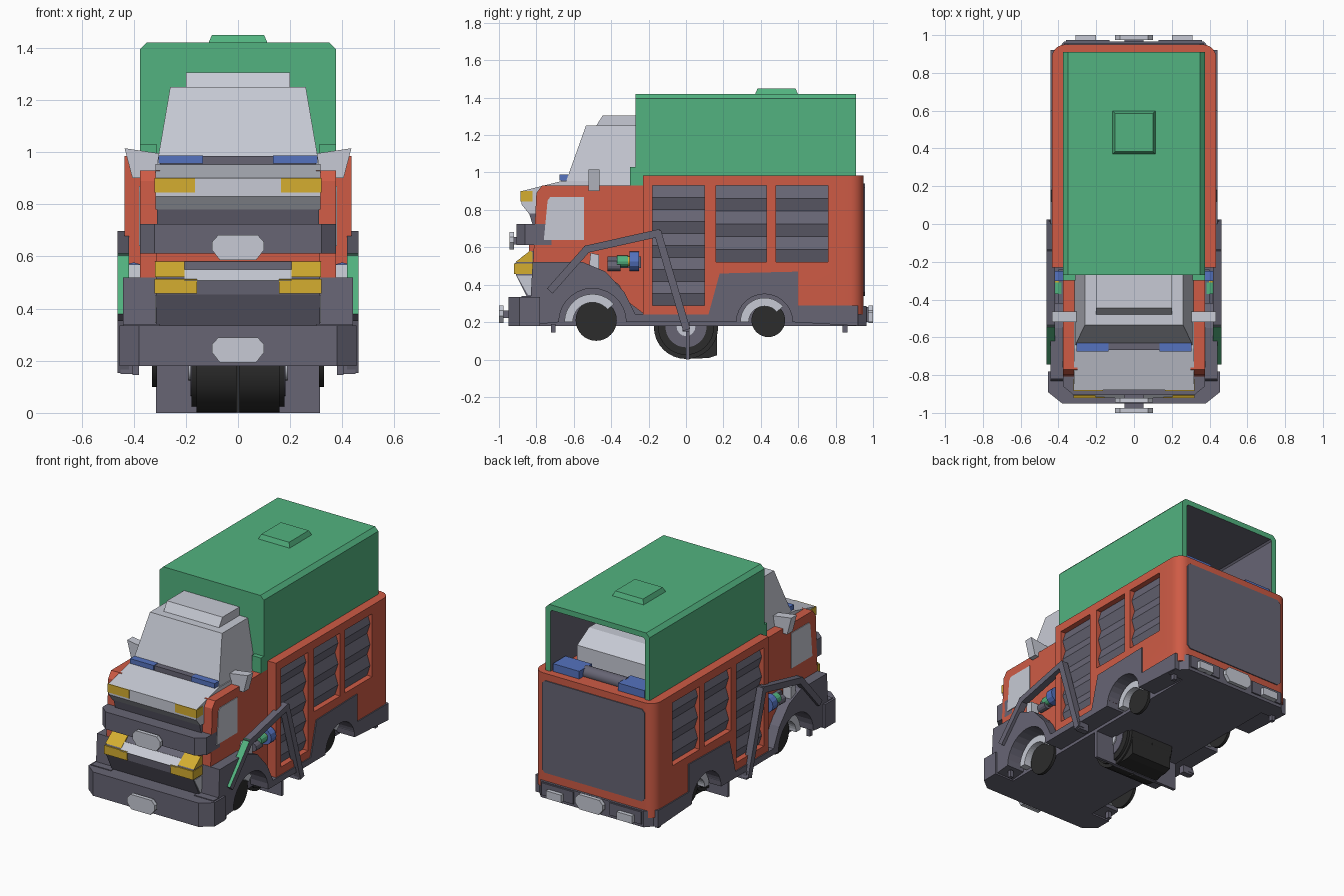
import bpy, bmesh, math
from mathutils import Vector

if "Cube" in bpy.data.objects:
    bpy.data.objects.remove(bpy.data.objects["Cube"])

COL = {'red': (.62, .105, .06), 'green': (.085, .45, .215), 'white': (.57, .59, .66),
       'grey': (.135, .13, .175), 'yellow': (.66, .42, .03), 'blue': (.09, .17, .52),
       'black': (.025, .025, .025)}
MAT = {}
for n, c in COL.items():
    MAT[n] = bpy.data.materials.new(n + '_paint')
    MAT[n].diffuse_color = (*c, 1)


def finish(name, bm, mats, rule=None, smooth=False):
    bmesh.ops.recalc_face_normals(bm, faces=bm.faces[:])
    bm.normal_update()
    if rule:
        for f in bm.faces:
            f.material_index = 1 if rule(f) else 0
    me = bpy.data.meshes.new(name)
    bm.to_mesh(me)
    bm.free()
    for m in mats.split():
        me.materials.append(MAT[m])
    ob = bpy.data.objects.new(name, me)
    bpy.context.collection.objects.link(ob)
    if smooth:
        activate(ob)
        bpy.ops.object.shade_smooth_by_angle(angle=math.radians(35))
    return ob


def activate(ob):
    bpy.ops.object.select_all(action='DESELECT')
    ob.select_set(True)
    bpy.context.view_layer.objects.active = ob


def prism(name, pts, axis, a, b, mats, mirror=False, rule=None, smooth=False):
    """Extrude an outline along an axis: x uses (y,z), y uses (x,z), z uses (x,y)."""
    bm = bmesh.new()
    for s in ((1, -1) if mirror else (1,)):
        rings = []
        for t in (a, b):
            vs = []
            for u, v in pts:
                p = {'x': (t, u, v), 'y': (u, t, v), 'z': (u, v, t)}[axis]
                vs.append(bm.verts.new((p[0] * s, p[1], p[2])))
            rings.append(vs)
            bm.faces.new(vs)
        n = len(pts)
        for i in range(n):
            j = (i + 1) % n
            bm.faces.new((rings[0][i], rings[0][j], rings[1][j], rings[1][i]))
    return finish(name, bm, mats, rule, smooth)


def box(name, x, y, z, mat, mirror=False):
    return prism(name, [(y[0], z[0]), (y[1], z[0]), (y[1], z[1]), (y[0], z[1])],
                 'x', x[0], x[1], mat, mirror)


def frustum(name, lo, hi, mat):
    """lo/hi: (half width, y0, y1, z)."""
    bm = bmesh.new()
    q = [[bm.verts.new(p) for p in ((-w, a, z), (w, a, z), (w, b, z), (-w, b, z))]
         for w, a, b, z in (lo, hi)]
    for r in q:
        bm.faces.new(r)
    for i in range(4):
        j = (i + 1) % 4
        bm.faces.new((q[0][i], q[0][j], q[1][j], q[1][i]))
    return finish(name, bm, mat)


def sym(pts):
    return pts + [(-x, y) for x, y in reversed(pts)]


def arc(cy, cz, r, a0, a1, n=14):
    return [(cy + r * math.cos(math.radians(a0 + (a1 - a0) * i / n)),
             cz + r * math.sin(math.radians(a0 + (a1 - a0) * i / n))) for i in range(n + 1)]


def disc(name, cy, cz, r, a, b, mat, mirror=False, n=32):
    return prism(name, arc(cy, cz, r, 0, 360 - 360 / n, n - 1), 'x', a, b, mat, mirror, smooth=True)


# rear body with rounded back corners, shutter pockets and wheel recesses
corner = arc(.365, .88, .07, 0, 90, 6)
body = prism('rear_body', sym([(.435, -.23)] + corner), 'z', .24, .985, 'red')
SHUT = [(-.18, .1, .29), (.16, .43, .52), (.48, .76, .52)]
cutters = [box('cut', (.385, .5), (a, b), (z, .93), 'red', True) for a, b, z in SHUT]
cutters.append(disc('cut', .42, .22, .145, .32, .5, 'grey', True))
cutters.append(box('cut', (.32, .5), (.275, .565), (.1, .22), 'grey', True))
for c in cutters:
    m = body.modifiers.new('cut', 'BOOLEAN')
    m.operation, m.solver, m.object, m.material_mode = 'DIFFERENCE', 'EXACT', c, 'TRANSFER'
    activate(body)
    bpy.ops.object.modifier_apply(modifier=m.name)
    bpy.data.objects.remove(c)
activate(body)
bpy.ops.object.shade_smooth_by_angle(angle=math.radians(35))

# roller shutters
for a, b, z0 in SHUT:
    n = round((.93 - z0) / .137)
    h = (.93 - z0) / n
    p = [(.38, z0)]
    for i in range(n):
        p += [(.398, z0 + i * h), (.42, z0 + (i + .5) * h)]
    prism('roller_shutter', p + [(.398, .93), (.38, .93)], 'y', a, b, 'grey', True)
prism('rear_panel', sym([(.35, .34), (.37, .36), (.37, .92), (.35, .94)]), 'y', .944, .956, 'grey')

# chassis and side skirts with wheel arches
box('chassis_core', (-.315, .315), (-.8, .9), (.18, .9), 'grey')
skirt = [(-.88, .18)] + arc(-.5, .2, .18, 180, 0) + arc(.42, .2, .15, 180, 0) + [
    (.92, .18), (.92, .29), (.6, .29), (.6, .47), (.18, .46), (.12, .24), (-.27, .24),
    (-.33, .36), (-.43, .47), (-.55, .52), (-.82, .52), (-.83, .34), (-.88, .34)]
prism('side_skirt', skirt, 'x', .3, .442, 'grey', True)
for y, r in ((-.5, .15), (.42, .13)):
    prism('arch_liner', arc(y, .2, r, 180, 40) + arc(y, .2, r - .045, 40, 180),
          'x', .31, .37, 'white', True)
    disc('arch_shadow', y + .02, .21, r - .04, .31, .33, 'black', True)

# rear bumper, lamps and rear plate
prism('rear_bumper', sym([(.43, .84), (.43, .9), (.37, .965)]), 'z', .18, .285, 'grey')
box('rear_lamp', (.2, .31), (.95, 1.0), (.2, .25), 'white', True)
box('rear_bracket', (.13, .36), (.94, .975), (.2, .28), 'grey', True)
PLATE = [(.07, -.048), (.1, -.01), (.1, .02), (.075, .048)]
for nm, y, z in (('lower_badge_plate', -1.0, .242), ('upper_badge_plate', -.945, .635),
                 ('rear_badge_plate', .975, .242)):
    prism(nm, sym([(x, z + d) for x, d in PLATE]), 'y', y, y + .025, 'white')
    box('plate_mount', (-.05, .05), (y - .05 if y > 0 else y + .02, y if y > 0 else y + .08),
        (z - .02, z + .02), 'grey')
for y in (-.71, .85):
    box('tow_hook', (.38, .405), (y - .013, y + .013), (.145, .19), 'grey', True)

# front bumpers
prism('lower_bumper', sym([(.455, -.78), (.455, -.89), (.38, -.95)]), 'z', .18, .335, 'grey')
prism('upper_bumper', sym([(.375, -.72), (.375, -.86), (.32, -.905)]), 'z', .612, .725, 'grey')

# cab side panels, windows
prism('cab_side', [(-.825, .36), (-.8, .89), (-.77, .93), (-.22, .93), (-.22, .24), (-.3, .3),
                   (-.36, .4), (-.45, .46), (-.76, .46), (-.76, .36)], 'x', .3, .375, 'red', True)
prism('cab_window', [(-.76, .64), (-.545, .64), (-.545, .87), (-.725, .87), (-.74, .85)],
      'x', .37, .379, 'white', True)
box('front_red_band', (-.315, .315), (-.84, -.7), (.58, .614), 'red')

# hood, grille and upper headlights
hood = [(-.84, .78), (-.88, .83), (-.88, .9), (-.66, .955), (-.5, .955), (-.5, .78)]
prism('hood', hood, 'x', -.317, .317, 'white')
prism('upper_headlight', [(-.884, .845), (-.884, .9), (-.82, .9), (-.82, .845)],
      'x', .165, .321, 'yellow', True)
prism('upper_grille', [(-.84, .785), (-.82, .72), (-.6, .72), (-.6, .785)], 'x', -.31, .31, 'grey')

# lower nose with two rows of lights
prism('lower_nose', [(-.85, .335), (-.91, .455), (-.915, .51), (-.82, .585), (-.7, .585), (-.7, .335)],
      'x', -.315, .315, 'grey')
prism('nose_cheek', [(-.845, .345), (-.905, .45), (-.82, .45), (-.82, .345)], 'x', .31, .319, 'white', True)
prism('lower_headlight', [(-.92, .457), (-.92, .513), (-.82, .513), (-.82, .457)],
      'x', .157, .32, 'yellow', True)
prism('nose_lamp', [(-.91, .522), (-.835, .581), (-.82, .575), (-.82, .522)], 'x', .205, .319, 'yellow', True)
prism('nose_trim', [(-.921, .508), (-.875, .55), (-.85, .54), (-.85, .508)], 'x', -.205, .205, 'white')

# windscreen cabin, roof pod, cowl and beacons
frustum('cabin', (.32, -.66, -.2, .9), (.26, -.535, -.2, 1.25), 'white')
frustum('roof_pod', (.2, -.48, -.2, 1.25), (.2, -.445, -.2, 1.305), 'white')
box('cowl', (-.3, .3), (-.668, -.62), (.95, .985), 'grey')
box('front_beacon', (.135, .305), (-.675, -.63), (.957, .988), 'blue', True)
prism('side_mirror', [(.3, .995), (.435, 1.015), (.405, .9), (.3, .9)], 'y', -.52, -.463, 'white', True)

# green canopy, hollow with open back
outer = [(.375, .98), (.375, 1.395), (.35, 1.42)]
inner = [(.34, .98), (.34, 1.375), (.33, 1.385)]
shell = outer + [(-x, z) for x, z in reversed(outer)] + [(-x, z) for x, z in inner] + list(reversed(inner))
prism('canopy', shell, 'y', -.27, .91, 'green grey',
      rule=lambda f: all(abs(v.co.x) < .345 and v.co.z < 1.39 for v in f.verts))
box('canopy_front', (-.345, .345), (-.27, -.25), (.93, 1.39), 'green')
box('canopy_front_lining', (-.34, .34), (-.251, -.243), (.98, 1.385), 'grey')
box('canopy_foot', (.31, .375), (-.3, -.22), (.925, 1.03), 'green', True)
frustum('roof_hatch_rim', (.115, .368, .6, 1.415), (.1, .383, .585, 1.45), 'green')

# load inside the canopy
prism('inner_pod', [(.25, .98), (.25, 1.17), (.6, 1.17), (.72, 1.1), (.72, .98)], 'x', -.28, .28, 'white')
box('rear_beacon', (.14, .33), (.77, .9), (.98, 1.035), 'blue', True)
disc('hose_roll', .82, 1.0, .04, -.15, .15, 'grey')

# folding side arms, front segment painted on its upper face
ARM = [(-.72, .375), (-.53, .59), (-.15, .675), (.0, .17)]
for i in range(3):
    a, b = Vector(ARM[i]), Vector(ARM[i + 1])
    d = (b - a).normalized()
    n = Vector((-d.y, d.x)) * .02
    e = d * .012
    q = [a - e - n, b + e - n, b + e + n, a - e + n]
    prism('side_arm', [tuple(p) for p in q], 'x', .418, .463, 'grey green', True,
          rule=(lambda f: f.normal.y < -.3 and f.normal.z > .3) if i == 0 else None)
box('arm_foot', (.38, .45), (-.02, .02), (.15, .2), 'grey', True)

# side valve assembly
for nm, y0, y1, r, c in (('valve_cap', -.42, -.35, .027, 'grey'), ('valve_body', -.37, -.31, .03, 'green'),
                         ('valve_ring', -.32, -.295, .026, 'yellow'), ('valve_flange', -.302, -.25, .052, 'blue')):
    z = .5 if c == 'grey' else .525
    prism(nm, arc(.4, z, r, 0, 330, 11), 'y', y0, y1, c, True)
box('valve_bracket', (.37, .4), (-.42, -.24), (.49, .55), 'grey', True)
prism('side_fin', [(-.52, .48), (-.465, .47), (-.465, .56), (-.51, .57)], 'x', .37, .43, 'white', True)

# centre wheel pair and mud flap
disc('tyre', 0, .175, .172, .006, .16, 'black', True)
disc('tyre_shoulder', 0, .175, .15, .15, .178, 'black', True)
disc('rim', 0, .175, .11, .15, .182, 'grey', True)
disc('hub', 0, .175, .05, .15, .19, 'white', True, 16)
prism('tyre_block', [(0, .003), (.12, .008), (.165, .022), (.168, .2), (0, .2)], 'x', -.15, .15, 'black')
box('mud_flap', (-.315, .315), (0, .02), (0, .2), 'grey')

for m in bpy.data.materials:
    if m.users and not m.is_grease_pencil:
        m.use_nodes = True
        m.node_tree.nodes["Principled BSDF"].inputs["Base Color"].default_value = m.diffuse_color
